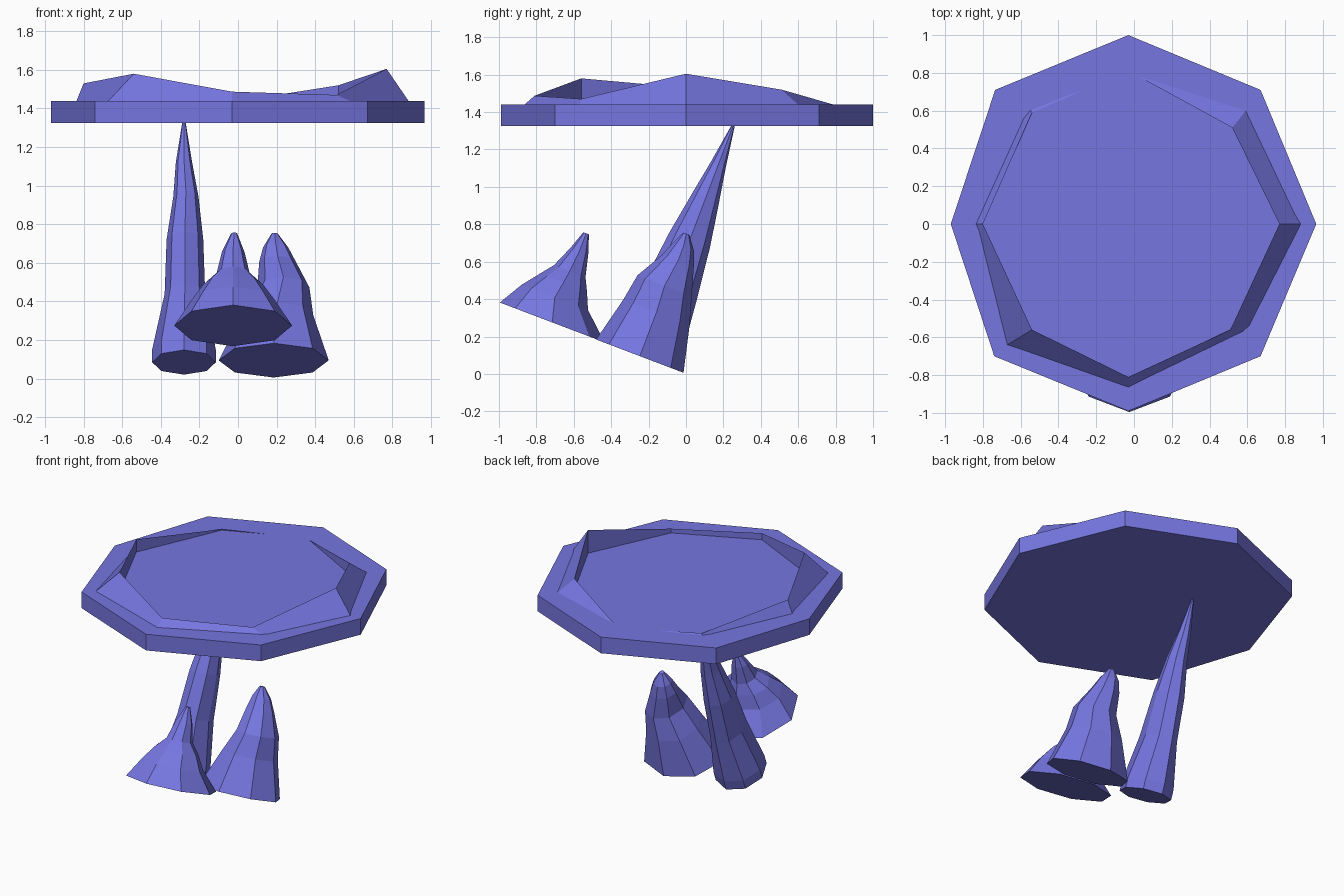
import bpy, bmesh, math
from mathutils import Matrix, Vector

if "Cube" in bpy.data.objects:
    bpy.data.objects.remove(bpy.data.objects["Cube"])

mat = bpy.data.materials.new("violet_blue")
mat.diffuse_color = (0.18, 0.18, 0.75, 1)
mat.use_nodes = True
mat.node_tree.nodes["Principled BSDF"].inputs["Base Color"].default_value = mat.diffuse_color

SIDES = 8


def loft(name, rings, cap_start=True, cap_end=True, closed=False):
    """Skin a list of equal-length point rings with flat quads."""
    bm = bmesh.new()
    vr = [[bm.verts.new(p) for p in ring] for ring in rings]
    pairs = list(zip(vr, vr[1:])) + ([(vr[-1], vr[0])] if closed else [])
    for a, b in pairs:
        n = len(a)
        for i in range(n):
            j = (i + 1) % n
            bm.faces.new((a[i], a[j], b[j], b[i]))
    if not closed:
        if cap_start:
            bm.faces.new(vr[0][::-1])
        if cap_end:
            bm.faces.new(vr[-1])
    bmesh.ops.recalc_face_normals(bm, faces=bm.faces)
    me = bpy.data.meshes.new(name)
    bm.to_mesh(me)
    bm.free()
    me.materials.append(mat)
    ob = bpy.data.objects.new(name, me)
    bpy.context.collection.objects.link(ob)
    return ob


# Flat octagonal slab
outline = [(0.965, 0), (0.67, 0.71), (-0.03, 1.0), (-0.735, 0.71),
           (-0.97, 0), (-0.74, -0.70), (-0.03, -0.99), (0.67, -0.70)]
loft("slab", [[(x, y, z) for x, y in outline] for z in (1.325, 1.44)])

# Uneven raised rim: crest points, and where the outer slope meets the slab
crest = [(0.77, 0, 1.605), (0.52, 0.51, 1.52), (-0.03, 0.81, 1.434),
         (-0.54, 0.59, 1.447), (-0.80, 0, 1.53), (-0.54, -0.56, 1.58),
         (-0.03, -0.81, 1.487), (0.51, -0.56, 1.47)]
foot = [(0.89, 0), (0.60, 0.61), (-0.03, 0.83), (-0.56, 0.62),
        (-0.84, 0), (-0.68, -0.645), (-0.03, -0.875), (0.60, -0.57)]
loft("raised_rim", [[(x, y, 1.43) for x, y in foot],
                    crest,
                    [(x, y, 1.43) for x, y, z in crest]], closed=True)

# Leaning spikes, all sharing the same tilt
tilt = Matrix.Rotation(-math.atan(0.38), 3, 'X')


def spike(name, base, profile):
    """profile rows: height, x radius, y radius, x shift, y shift"""
    rings = []
    for h, rx, ry, dx, dy in profile:
        ring = []
        for i in range(SIDES):
            a = math.tau * i / SIDES
            p = Vector((dx + rx * math.cos(a), dy + ry * math.sin(a), h))
            ring.append(Vector(base) + tilt @ p)
        rings.append(ring)
    loft(name, rings)


spike("tall_spike", (-0.28, -0.22, 0.085), [
    (0, 0.165, 0.18, 0, 0),
    (0.07, 0.165, 0.18, 0, 0),
    (0.38, 0.105, 0.15, 0.005, 0),
    (0.68, 0.095, 0.115, 0.005, 0),
    (0.92, 0.065, 0.075, 0.01, 0),
    (1.11, 0.042, 0.042, 0, 0),
    (1.335, 0.008, 0.008, 0, 0)])

spike("right_spike", (0.185, -0.247, 0.095), [
    (0, 0.285, 0.25, 0, 0),
    (0.25, 0.185, 0.19, 0.02, 0),
    (0.40, 0.135, 0.155, 0.05, -0.01),
    (0.55, 0.095, 0.09, 0.02, 0.01),
    (0.63, 0.065, 0.06, 0.01, 0.01),
    (0.70, 0.018, 0.018, 0.005, 0)])

spike("front_spike", (-0.025, -0.715, 0.275), [
    (0, 0.305, 0.30, 0, 0),
    (0.13, 0.215, 0.19, 0, -0.035),
    (0.22, 0.155, 0.135, 0, -0.02),
    (0.29, 0.085, 0.09, 0, -0.01),
    (0.41, 0.058, 0.05, 0, 0),
    (0.51, 0.016, 0.016, 0.005, 0)])
